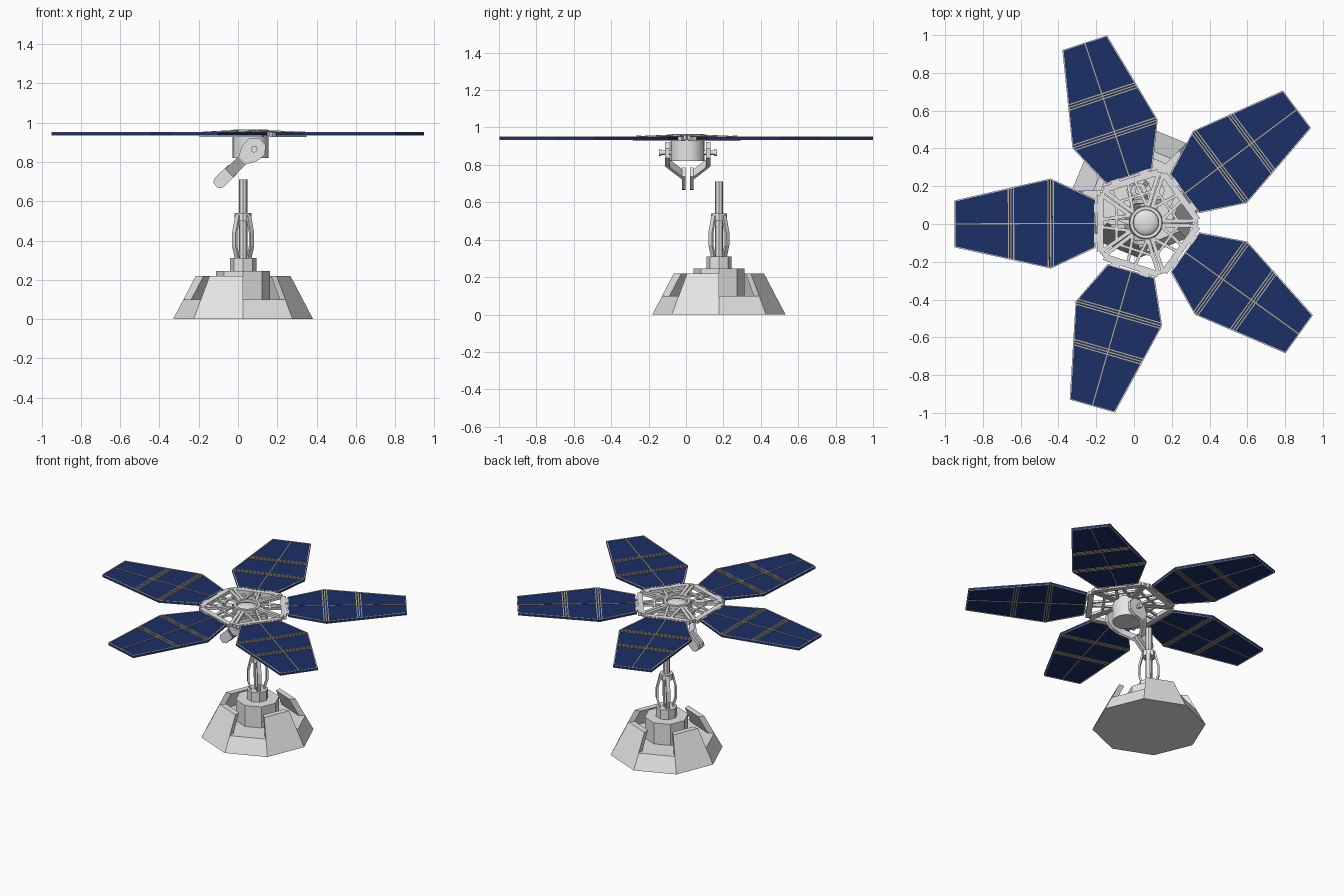
import bpy, bmesh, math
from mathutils import Vector, Matrix

if "Cube" in bpy.data.objects:
    bpy.data.objects.remove(bpy.data.objects["Cube"])


def material(name, rgb):
    m = bpy.data.materials.new(name)
    m.diffuse_color = (*rgb, 1)
    m.use_nodes = True
    m.node_tree.nodes["Principled BSDF"].inputs["Base Color"].default_value = m.diffuse_color
    return m


GREY = material("light_grey", (0.79, 0.79, 0.79))
BLUE = material("cell_blue", (0.0112, 0.029, 0.136))
TAN = material("tan_trim", (0.48, 0.41, 0.27))


def finish(name, bm, mat, smooth=False):
    bmesh.ops.recalc_face_normals(bm, faces=bm.faces)
    me = bpy.data.meshes.new(name)
    bm.to_mesh(me)
    bm.free()
    me.materials.append(mat)
    ob = bpy.data.objects.new(name, me)
    bpy.context.collection.objects.link(ob)
    if smooth:
        bpy.ops.object.select_all(action='DESELECT')
        ob.select_set(True)
        bpy.context.view_layer.objects.active = ob
        bpy.ops.object.shade_smooth_by_angle(angle=math.radians(35))
    return ob


def loft(bm, rings, closed=False):
    """Skin between matching rings of points, capped unless closed."""
    vs = [[bm.verts.new(p) for p in r] for r in rings]
    n = len(vs[0])
    for a, b in zip(vs, vs[1:] + (vs[:1] if closed else [])):
        for i in range(n):
            j = (i + 1) % n
            bm.faces.new((a[i], a[j], b[j], b[i]))
    if not closed:
        bm.faces.new(vs[0])
        bm.faces.new(vs[-1])


def circle(c, r, z, n):
    return [(c[0] + r * math.cos(math.tau * i / n), c[1] + r * math.sin(math.tau * i / n), z) for i in range(n)]


def turned(name, c, profile, n, mat, smooth=False, closed=False):
    bm = bmesh.new()
    loft(bm, [circle(c, r, z, n) for r, z in profile], closed)
    return finish(name, bm, mat, smooth)


def beam(bm, a, b, w, h):
    """Rectangular bar from a to b, w across and h tall."""
    a, b = Vector(a), Vector(b)
    d = (b - a).normalized()
    up = Vector((0, 0, 1)) if abs(d.z) < 0.9 else Vector((1, 0, 0))
    s = d.cross(up).normalized()
    u = s.cross(d)
    loft(bm, [[p + s * x * w / 2 + u * y * h / 2 for x, y in ((-1, -1), (1, -1), (1, 1), (-1, 1))]
              for p in (a, b)])


def prism(bm, outline, z0, z1):
    loft(bm, [[(x, y, z) for x, y in outline] for z in (z0, z1)])


# --- Base: low octagonal plinth with four tall wall segments ---
BASE = (0.026, 0.176)


def base_radius(z):
    return 0.356 - 0.115 * z / 0.22


turned("base_plinth", BASE, [(0.356, 0), (base_radius(0.1), 0.1)], 8, GREY)
bm = bmesh.new()
for k in range(4):
    rings = []
    for z in (0.1, 0.22):
        out = circle(BASE, base_radius(z), z, 8)
        inn = circle(BASE, base_radius(z) - 0.04, z, 8)
        i, j = (2 * k + 1) % 8, (2 * k + 2) % 8
        rings.append([out[i], out[j], inn[j], inn[i]])
    loft(bm, rings)
finish("base_walls", bm, GREY)

# --- Stepped pedestal and mast ---
turned("pedestal", BASE, [(0.137, 0.1), (0.137, 0.245)], 8, GREY)
turned("mast_socket", BASE, [(0.067, 0.245), (0.067, 0.31)], 8, GREY)
turned("mast", BASE, [(0.022, 0.31), (0.022, 0.71)], 8, GREY)
turned("mast_collar", BASE, [(0.043, 0.50), (0.043, 0.54)], 8, GREY)
bm = bmesh.new()
for k in range(4):
    a = math.tau * (k + 0.5) / 4
    out = Vector((math.cos(a), math.sin(a), 0))
    t = Vector((-out.y, out.x, 0)) * 0.013
    # bowed bars lying tangent to the mast
    loft(bm, [[Vector((*BASE, z)) + out * (r + 0.006 * y) + t * x
               for x, y in ((-1, -1), (1, -1), (1, 1), (-1, 1))]
              for r, z in ((0.042, 0.31), (0.06, 0.37), (0.06, 0.44), (0.038, 0.53))])
finish("mast_braces", bm, GREY)

# --- Head: drum and centre dish ---
HUB = (0.063, 0.008)
turned("drum", HUB, [(0.091, 0.82), (0.091, 0.945)], 24, GREY, True)
turned("dish_rim", HUB, [(0.088, 0.94), (0.088, 0.962), (0.084, 0.966), (0.068, 0.966), (0.066, 0.94)],
       24, GREY, True, True)
turned("dish_cap", HUB, [(0.068, 0.945), (0.062, 0.952), (0.04, 0.96), (0.015, 0.964)], 24, GREY, True)

# --- Yoke: mirrored arms, swinging down at 45 degrees from the pivots ---
PIVOT = Vector((0.082, 0.01, 0.865))
DOWN = Vector((-0.725, 0, -0.69)).normalized()
SIDE = Vector((DOWN.z, 0, -DOWN.x))


def yoke_plate(bm, outline, y0, y1):
    loft(bm, [[PIVOT + DOWN * s + SIDE * t + Vector((0, y, 0)) for s, t in outline] for y in (y0, y1)])


for name, m in (("front", -1), ("back", 1)):
    bm = bmesh.new()
    yoke_plate(bm, [(-0.058, -0.025), (-0.058, 0.025), (-0.02, 0.058), (0.03, 0.055),
                    (0.075, 0.032), (0.075, -0.032), (0.03, -0.055), (-0.02, -0.058)], m * 0.098, m * 0.122)
    # slanted link running in to the middle
    loft(bm, [[PIVOT + DOWN * s + SIDE * t + Vector((0, m * y, 0))
               for t, y in ((-w, y0), (w, y0), (w, y1), (-w, y1))]
              for s, y0, y1, w in ((0.055, 0.1, 0.122, 0.03), (0.085, 0.095, 0.115, 0.028),
                                   (0.175, 0.014, 0.034, 0.028))])
    yoke_plate(bm, [(0.15, -0.032), (0.15, 0.032), (0.25, 0.032), (0.27, 0.018),
                    (0.27, -0.018), (0.25, -0.032)], m * 0.012, m * 0.031)
    finish(name + "_yoke_arm", bm, GREY)
    # pivot pin
    bm = bmesh.new()
    loft(bm, [[(PIVOT.x + r * math.cos(math.tau * i / 12), PIVOT.y + m * y,
                PIVOT.z + r * math.sin(math.tau * i / 12)) for i in range(12)]
              for r, y in ((0.011, 0.07), (0.011, 0.14), (0.017, 0.14), (0.017, 0.155))])
    finish(name + "_pivot_pin", bm, GREY, True)


# --- Truss ring and five solar petals, each built along +x and turned ---
def half_width(r):
    return 0.13 + (r - 0.262) * 0.108 / 0.236 if r < 0.498 else 0.238 - (r - 0.498) * 0.113 / 0.507


def place(ob, degrees):
    ob.data.transform(Matrix.Translation((0.057, 0.004, 0)) @ Matrix.Rotation(math.radians(degrees), 4, 'Z'))


def petal_outline(gap):
    """Six-sided petal, pulled in from its edge by gap."""
    rows = [(0.262 + gap, half_width(0.262) - gap), (0.498, half_width(0.498) - gap),
            (1.007 - gap, half_width(1.007) - gap)]
    return [(r, -w) for r, w in rows] + [(r, w) for r, w in reversed(rows)]


C36 = math.cos(math.radians(36))
S36 = math.sin(math.radians(36))

for k, petal_angle in enumerate((36.8, 108.4, 180.2, 254, 324.3)):
    # frame sector: root bar, hinges, spokes and diagonals
    bm = bmesh.new()
    beam(bm, (0.236, -0.15, 0.94), (0.236, 0.15, 0.94), 0.034, 0.024)
    for y in (-0.08, 0.08):
        beam(bm, (0.244, y, 0.943), (0.268, y, 0.943), 0.05, 0.014)
    for s in (-1, 1):
        corner = Vector((0.226, s * 0.148, 0.945))
        ring = Vector((0.085 * math.cos(0.5), s * 0.085 * math.sin(0.5), 0.953))
        beam(bm, corner, ring, 0.02, 0.018)
        beam(bm, (0.225, s * 0.02, 0.943), ring, 0.016, 0.014)
        # tip joining neighbouring sectors
        beam(bm, corner, (0.275 * C36, s * 0.275 * S36, 0.945), 0.022, 0.022)
    beam(bm, (0.15, -0.092, 0.948), (0.15, 0.092, 0.948), 0.014, 0.014)
    place(finish(f"truss_sector_{k + 1}", bm, GREY), 36 + 72 * k)

    # cell plate
    bm = bmesh.new()
    prism(bm, petal_outline(0), 0.937, 0.949)
    place(finish(f"solar_petal_{k + 1}", bm, BLUE), petal_angle)

    # slim light rims above and below the plate edge
    bm = bmesh.new()
    for z0, z1 in ((0.934, 0.9372), (0.9488, 0.952)):
        loft(bm, [[(x, y, z) for x, y in petal_outline(g)]
                  for g, z in ((0, z0), (0, z1), (0.005, z1), (0.005, z0))], True)
    place(finish(f"petal_rim_{k + 1}", bm, GREY), petal_angle)

    # tan centre line and triple cross strips on both faces
    bm = bmesh.new()
    for z in (0.936, 0.950):
        beam(bm, (0.266, 0, z), (1.003, 0, z), 0.006, 0.004)
        for r in (0.498, 0.708):
            for d in (-0.014, 0, 0.014):
                w = half_width(r + d) - 0.004
                beam(bm, (r + d, -w, z), (r + d, w, z), 0.006, 0.004)
    place(finish(f"petal_trim_{k + 1}", bm, TAN), petal_angle)
